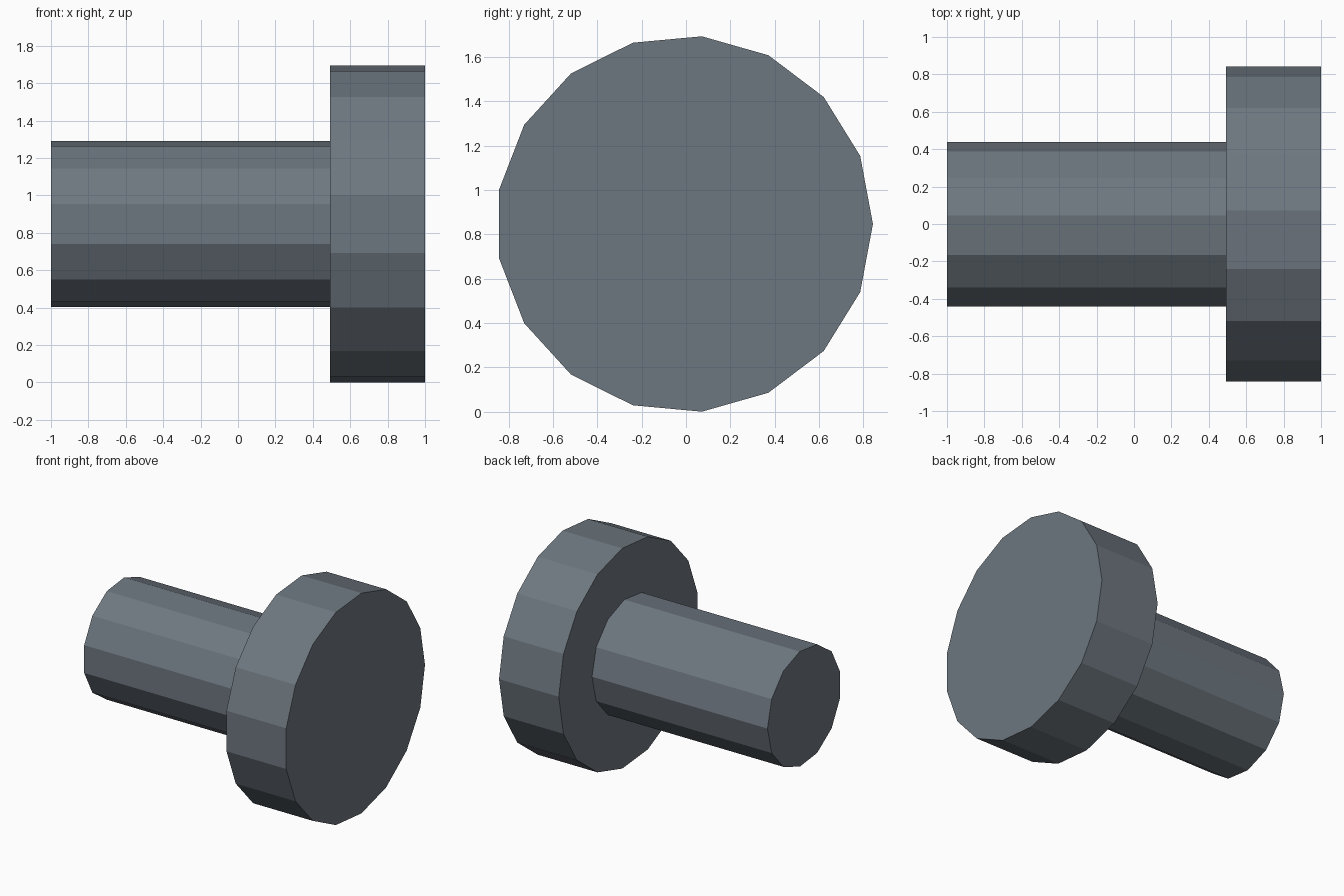
import bpy
import bmesh
import math

if "Cube" in bpy.data.objects:
    bpy.data.objects.remove(bpy.data.objects["Cube"])

CENTRE_Y, CENTRE_Z = -0.007, 0.847

steel = bpy.data.materials.new("blue_grey_steel")
steel.diffuse_color = (0.155, 0.185, 0.215, 1.0)
steel.use_nodes = True
steel.node_tree.nodes["Principled BSDF"].inputs["Base Color"].default_value = steel.diffuse_color


def x_cylinder(name, sides, radius, x0, x1):
    """Flat-sided cylinder along x with its first corner pointing to +y."""
    bm = bmesh.new()
    ring = []
    for i in range(sides):
        a = 2 * math.pi * i / sides
        ring.append(bm.verts.new((x0, CENTRE_Y + radius * math.cos(a),
                                  CENTRE_Z + radius * math.sin(a))))
    cap = bm.faces.new(ring)
    result = bmesh.ops.extrude_face_region(bm, geom=[cap], use_keep_orig=True)
    moved = [v for v in result["geom"] if isinstance(v, bmesh.types.BMVert)]
    bmesh.ops.translate(bm, verts=moved, vec=(x1 - x0, 0, 0))
    bmesh.ops.recalc_face_normals(bm, faces=bm.faces)
    mesh = bpy.data.meshes.new(name)
    bm.to_mesh(mesh)
    bm.free()
    mesh.materials.append(steel)
    obj = bpy.data.objects.new(name, mesh)
    bpy.context.collection.objects.link(obj)
    return obj


# Narrow shaft, seated slightly inside the head
x_cylinder("shaft", 13, 0.446, -1.0, 0.50)
# Wide disc head
x_cylinder("head", 17, 0.85, 0.492, 1.0)
